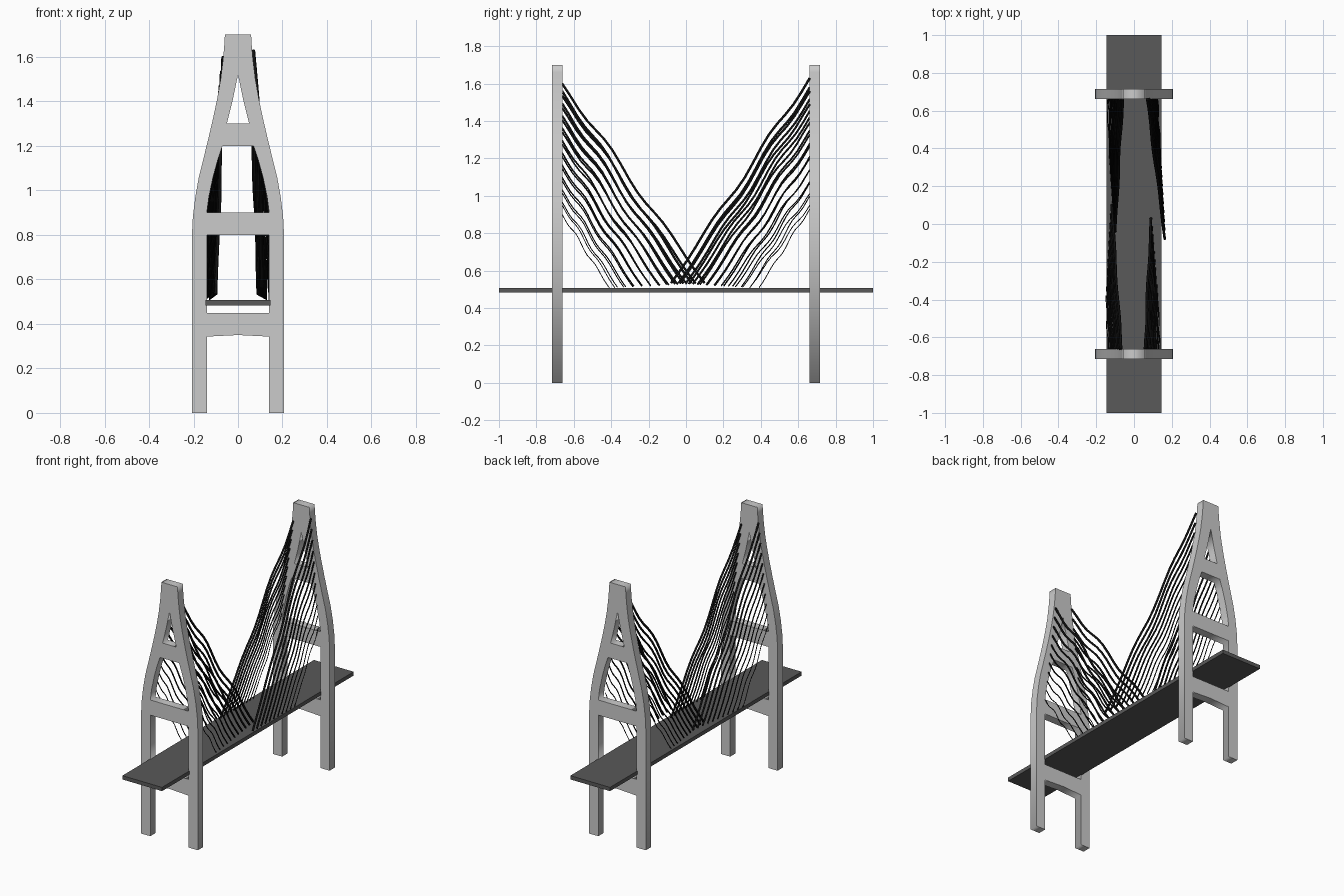
import bpy, math, random
from mathutils import Vector

if "Cube" in bpy.data.objects:
    bpy.data.objects.remove(bpy.data.objects["Cube"])
random.seed(4)


def material(name, rgb):
    m = bpy.data.materials.new(name)
    m.diffuse_color = (*rgb, 1)
    m.use_nodes = True
    m.node_tree.nodes["Principled BSDF"].inputs["Base Color"].default_value = m.diffuse_color
    return m


def to_mesh(ob):
    bpy.ops.object.select_all(action='DESELECT')
    ob.select_set(True)
    bpy.context.view_layer.objects.active = ob
    bpy.ops.object.convert(target='MESH')
    return bpy.context.object


def add_curve(name, dims):
    cu = bpy.data.curves.new(name, 'CURVE')
    cu.dimensions = dims
    ob = bpy.data.objects.new(name, cu)
    bpy.context.collection.objects.link(ob)
    return ob


def add_spline(cu, pts, closed):
    s = cu.splines.new('POLY')
    s.points.add(len(pts) - 1)
    for p, c in zip(s.points, pts):
        p.co = (*c, 1)
    s.use_cyclic_u = closed


def mirrored(half):
    # right-hand half profile, completed with its mirror image
    return half + [(-x, z) for x, z in reversed(half) if x > 1e-6]


# Tower profile: outer silhouette and window openings
outer = [(0, .35), (.14, .343), (.14, 0), (.207, 0), (.207, .8), (.203, .88),
         (.192, .97), (.176, 1.06), (.156, 1.14), (.134, 1.23), (.113, 1.32),
         (.094, 1.41), (.078, 1.5), (.067, 1.59), (.061, 1.66), (.059, 1.7)]
openings = [
    [(.14, .45), (.14, .8)],
    [(.14, .9), (.131, .97), (.112, 1.06), (.09, 1.14), (.07, 1.2)],
    [(.05, 1.3), (.025, 1.4), (0, 1.52)],
]


def tower(name, y):
    ob = add_curve(name, '2D')
    ob.data.fill_mode = 'BOTH'
    ob.data.extrude = .0275
    for half in [outer] + openings:
        add_spline(ob.data, [(x, z, 0) for x, z in mirrored(half)], True)
    ob.rotation_euler = (math.pi / 2, 0, 0)
    ob.location = (0, y, 0)
    ob = to_mesh(ob)
    ob.data.shade_flat()


tower("front_tower", -.688)
tower("back_tower", .688)

# Deck
bpy.ops.mesh.primitive_cube_add(size=1, location=(0, 0, .495))
deck = bpy.context.object
deck.name = "deck"
deck.scale = (.29, 2, .025)
deck.data.materials.append(material("dark_deck", (.1, .1, .1)))

black = material("black_cable", (.005, .005, .005))


# Cable fans: upper cables are thicker and reach further along the deck
def cable_fan(name, side, end, z_top, x_top, x_deck, y_deck, count=11, n=18):
    ob = add_curve(name, '3D')
    cu = ob.data
    cu.bevel_depth = .007
    cu.bevel_resolution = 1
    cu.use_fill_caps = True
    for i in range(count):
        t = i / (count - 1)
        mix = lambda r: r[0] + (r[1] - r[0]) * t
        a = Vector((side * mix(x_top), end * .662, mix(z_top)))
        b = Vector((side * mix(x_deck), end * mix(y_deck), .508 + .025 * (1 - t)))
        phase = random.uniform(-.5, .5)
        amp = .026 - .012 * t
        pts = []
        for k in range(n):
            s = k / (n - 1)
            fade = math.sin(math.pi * s) ** .6 * (1.1 - .7 * s)
            p = a.lerp(b, s)
            p.z -= amp * fade * math.sin(s * 15 + phase)
            p.x += .004 * fade * math.sin(s * 11 + 2 * phase)
            pts.append(p)
        add_spline(cu, pts, False)
        for p in cu.splines[-1].points:
            p.radius = 1 - .65 * t
    cu.materials.append(black)
    ob = to_mesh(ob)
    ob.data.shade_smooth()


cable_fan("front_left_cables", -1, -1, (1.6, .95), (.068, .138), (.118, .148), (-.1, .38))
cable_fan("front_right_cables", 1, -1, (1.56, .9), (.058, .138), (.09, .128), (-.03, .41))
cable_fan("back_left_cables", -1, 1, (1.58, .95), (.06, .142), (.1, .128), (-.04, .34))
cable_fan("back_right_cables", 1, 1, (1.63, .93), (.07, .125), (.163, .14), (-.08, .39))
